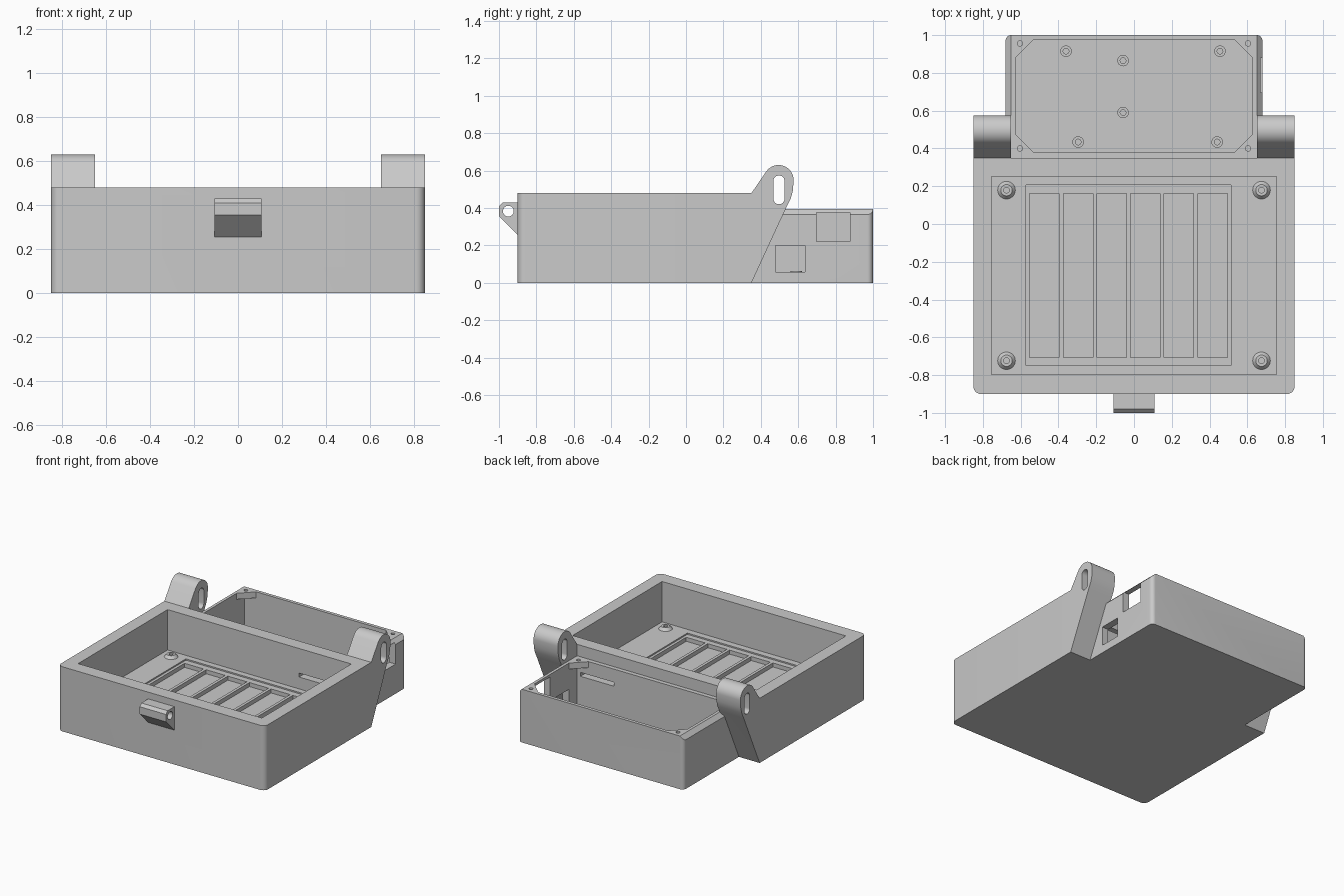
import bpy, bmesh, math
from mathutils import Vector

if "Cube" in bpy.data.objects:
    bpy.data.objects.remove(bpy.data.objects["Cube"])

grey = bpy.data.materials.new("plain_grey")
grey.use_nodes = True
grey.diffuse_color = (0.59, 0.59, 0.59, 1)
grey.node_tree.nodes["Principled BSDF"].inputs["Base Color"].default_value = (0.59, 0.59, 0.59, 1)


def finish(name, bm):
    bmesh.ops.recalc_face_normals(bm, faces=bm.faces)
    mesh = bpy.data.meshes.new(name)
    bm.to_mesh(mesh)
    bm.free()
    mesh.materials.append(grey)
    obj = bpy.data.objects.new(name, mesh)
    bpy.context.collection.objects.link(obj)
    return obj


def prism(name, outline, lo, hi, axis="z"):
    """Extrude a flat outline along the given axis."""
    place = {"x": lambda p, t: (t, p[0], p[1]),
             "y": lambda p, t: (p[0], t, p[1]),
             "z": lambda p, t: (p[0], p[1], t)}[axis]
    bm = bmesh.new()
    face = bm.faces.new([bm.verts.new(place(p, lo)) for p in outline])
    new = bmesh.ops.extrude_face_region(bm, geom=[face])["geom"]
    shift = Vector(place((0, 0), hi - lo))
    bmesh.ops.translate(bm, vec=shift, verts=[v for v in new if isinstance(v, bmesh.types.BMVert)])
    return finish(name, bm)


def box(name, x, y, z, radius=0, rounded=None):
    """Box from ranges; edges chosen by the rule 'rounded' get a fillet."""
    bm = bmesh.new()
    bmesh.ops.create_cube(bm, size=1)
    for v in bm.verts:
        v.co = [r[0] if c < 0 else r[1] for c, r in zip(v.co, (x, y, z))]
    if rounded:
        edges = [e for e in bm.edges if rounded(e.verts[0].co, e.verts[1].co)]
        bmesh.ops.bevel(bm, geom=edges, offset=radius, segments=8, profile=0.5, affect="EDGES")
    return finish(name, bm)


def cone(name, x, y, z0, z1, r0, r1):
    bm = bmesh.new()
    bmesh.ops.create_cone(bm, cap_ends=True, segments=32, radius1=r0, radius2=r1, depth=z1 - z0)
    bmesh.ops.translate(bm, vec=(x, y, (z0 + z1) / 2), verts=bm.verts)
    return finish(name, bm)


def arc(cy, cz, r, start, end, n=16):
    steps = [math.radians(start + (end - start) * i / n) for i in range(n + 1)]
    return [(cy + r * math.cos(a), cz + r * math.sin(a)) for a in steps]


def combine(target, tool, operation):
    mod = target.modifiers.new("boolean", "BOOLEAN")
    mod.operation = operation
    mod.solver = "EXACT"
    mod.object = tool
    bpy.context.view_layer.objects.active = target
    bpy.ops.object.modifier_apply(modifier=mod.name)
    bpy.data.objects.remove(tool)


def add(tool):
    combine(case, tool, "UNION")


def cut(tool):
    combine(case, tool, "DIFFERENCE")


# Main tray with rounded front corners
case = box("case", (-0.85, 0.85), (-0.9, 0.35), (0, 0.48), 0.04,
           lambda a, b: a.z != b.z and a.y < 0)

# Rear tray with rounded back corners and chamfered side rims
rear_tray = box("rear_tray", (-0.68, 0.68), (0.3, 1), (0, 0.395), 0.03,
                lambda a, b: a.z != b.z and a.y > 0.9)
section = [(-0.8, -0.1), (0.8, -0.1), (0.8, 0.245), (0.65, 0.395), (0.65, 0.5),
           (-0.65, 0.5), (-0.65, 0.395), (-0.8, 0.245)]
combine(rear_tray, prism("chamfer_section", section, 0.2, 1.1, "y"), "INTERSECT")
add(rear_tray)

# Hinge arms with long slots
arm = [(0.3, 0), (0.35, 0), (0.535, 0.4), (0.56, 0.45), (0.572, 0.495)]
arm += arc(0.495, 0.55, 0.08, 0, 145) + [(0.35, 0.48), (0.3, 0.48)]
slot = arc(0.497, 0.544, 0.03, 0, 180) + arc(0.497, 0.45, 0.03, 180, 360)
for lo, hi in ((-0.85, -0.65), (0.65, 0.85)):
    add(prism("hinge_arm", arm, lo, hi, "x"))
    cut(prism("hinge_slot", slot, lo - 0.05, hi + 0.05, "x"))

# Front latch lug with a cross hole
lug = [(-0.85, 0.43), (-0.98, 0.43), (-1, 0.41), (-1, 0.355), (-0.9, 0.255), (-0.85, 0.255)]
add(prism("latch_lug", lug, -0.108, 0.108, "x"))
cut(prism("latch_hole", arc(-0.95, 0.383, 0.029, 0, 345, 23), -0.2, 0.2, "x"))

# Main compartment, floor recess and six troughs
FLOOR = 0.18
cut(box("main_cavity", (-0.755, 0.755), (-0.798, 0.252), (FLOOR, 0.6)))
cut(box("floor_recess", (-0.573, 0.514), (-0.75, 0.207), (FLOOR - 0.01, 0.3)))
for i in range(6):
    x = -0.552 + 0.178 * i
    cut(box("trough", (x, x + 0.156), (-0.708, 0.161), (FLOOR - 0.04, 0.3)))

# Rear compartment: square below, clipped corners at the rim
X, Y0, Y1, C = 0.628, 0.382, 0.975, 0.095
BASE = 0.033
cut(box("rear_cavity", (-X, X), (Y0, Y1), (BASE, 0.35)))
rim = [(-X + C, Y0), (X - C, Y0), (X, Y0 + C), (X, Y1 - C),
       (X - C, Y1), (-X + C, Y1), (-X, Y1 - C), (-X, Y0 + C)]
cut(prism("rear_rim", rim, 0.3, 0.6))
for x in (-0.604, 0.604):
    for y in (0.4, 0.956):
        cut(cone("lid_screw_hole", x, y, 0.3, 0.5, 0.014, 0.014))

# Side ports and the wire slot between the compartments
cut(box("lower_port", (0.55, 0.8), (0.478, 0.635), (0.058, 0.2)))
cut(box("upper_port", (0.55, 0.8), (0.697, 0.878), (0.22, 0.376)))
cut(box("wire_slot", (0.325, 0.6), (0.2, 0.45), (0.268, 0.297)))

# Conical posts in the main tray
for x in (-0.675, 0.675):
    for y in (-0.724, 0.179):
        add(cone("post", x, y, FLOOR - 0.01, FLOOR + 0.02, 0.055, 0.03))
        cut(cone("post_hole", x, y, FLOOR - 0.03, FLOOR + 0.1, 0.015, 0.015))

# Board standoffs in the rear tray
for x, y in ((-0.36, 0.915), (0.455, 0.915), (-0.058, 0.865),
             (-0.058, 0.59), (-0.296, 0.434), (0.44, 0.434)):
    add(cone("standoff", x, y, BASE - 0.01, 0.063, 0.03, 0.03))
    cut(cone("standoff_hole", x, y, BASE, 0.2, 0.015, 0.015))

bpy.ops.object.select_all(action="DESELECT")
case.select_set(True)
bpy.context.view_layer.objects.active = case
bpy.ops.object.shade_smooth_by_angle(angle=math.radians(30))
